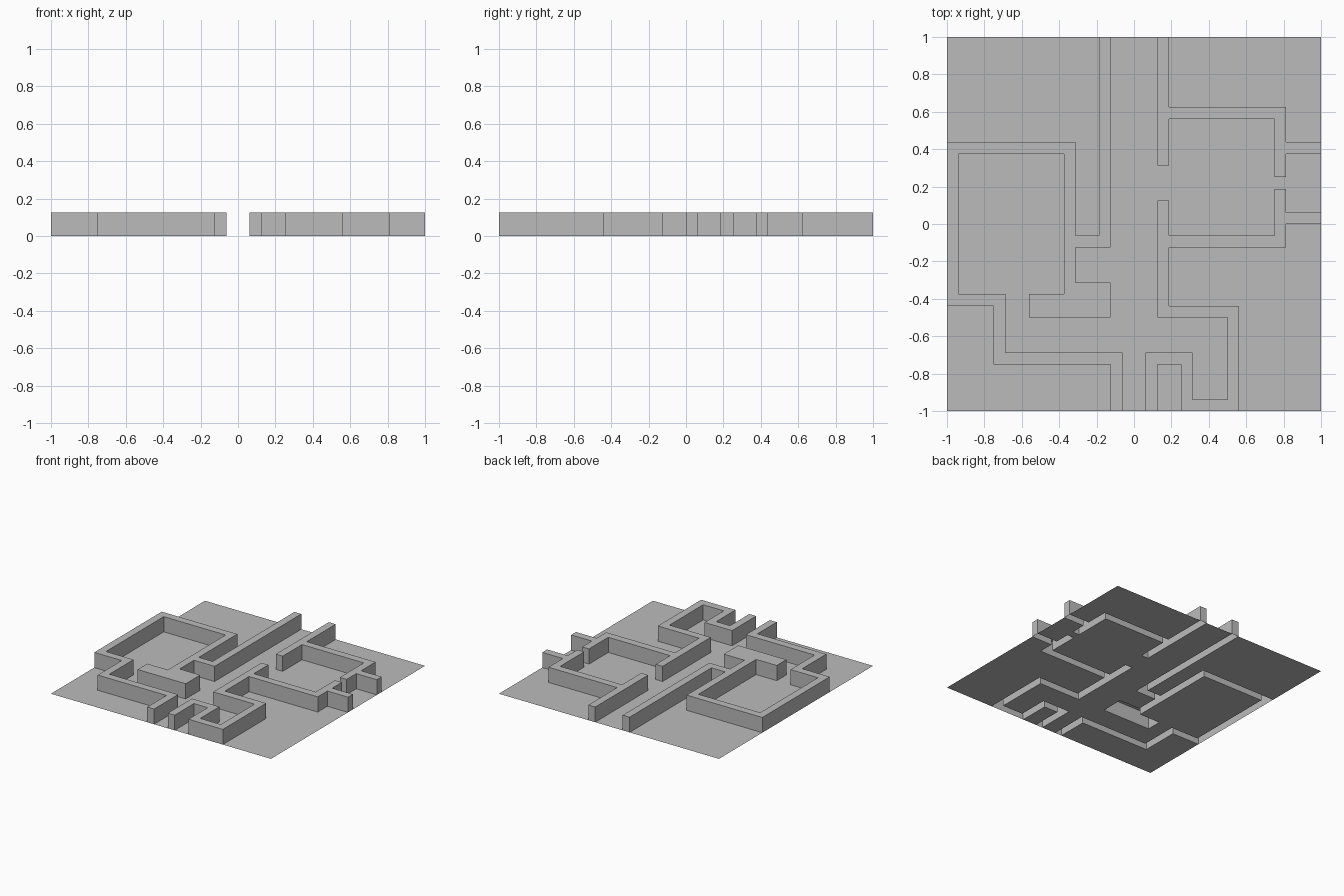
import bpy, bmesh, math

if "Cube" in bpy.data.objects:
    bpy.data.objects.remove(bpy.data.objects["Cube"])

N = 32              # floor plan is a 32 x 32 grid of cells
CELL = 2.0 / N
HEIGHT = 0.125      # wall height

# Walls as strokes, one cell wide, through (column, row) cells
STROKES = [
    # left room, lower corridor and solid block
    [(14, 0), (14, 4), (4, 4), (4, 9), (0, 9), (0, 22), (10, 22), (10, 8)],
    [(7, 8), (13, 8), (13, 10), (10, 10)],
    [(7, 9), (13, 9)],
    [(10, 14), (13, 14), (13, 31)],
    # upper right room
    [(18, 31), (18, 21)],
    [(18, 25), (28, 25), (28, 20)],
    [(28, 22), (31, 22)],
    # lower right room and winding corridor
    [(18, 17), (18, 8), (24, 8), (24, 0), (20, 0), (20, 4), (17, 4), (17, 0)],
    [(18, 14), (28, 14), (28, 18)],
    [(28, 16), (31, 16)],
]

wall_cells = set()
for stroke in STROKES:
    for (ax, ay), (bx, by) in zip(stroke, stroke[1:]):
        for i in range(min(ax, bx), max(ax, bx) + 1):
            for j in range(min(ay, by), max(ay, by) + 1):
                wall_cells.add((i, j))
floor_cells = {(i, j) for i in range(N) for j in range(N)} - wall_cells

stone = bpy.data.materials.new("stone grey")
stone.diffuse_color = (0.5, 0.5, 0.5, 1.0)
stone.use_nodes = True
stone.node_tree.nodes["Principled BSDF"].inputs["Base Color"].default_value = stone.diffuse_color


def build(name, cells, z, sides):
    """Flat sheet over the cells at height z, with sides down to the ground."""
    bm = bmesh.new()
    verts = {}

    def vert(i, j, h):
        if (i, j, h) not in verts:
            verts[i, j, h] = bm.verts.new((i * CELL - 1, j * CELL - 1, h))
        return verts[i, j, h]

    for i, j in sorted(cells):
        ring = [(i, j), (i + 1, j), (i + 1, j + 1), (i, j + 1)]
        bm.faces.new([vert(a, b, z) for a, b in ring])
        if not sides:
            continue
        for k, (di, dj) in enumerate([(0, -1), (1, 0), (0, 1), (-1, 0)]):
            if (i + di, j + dj) not in cells:
                p, q = ring[k], ring[(k + 1) % 4]
                bm.faces.new([vert(*p, 0.0), vert(*q, 0.0), vert(*q, z), vert(*p, z)])
    # merge the cells into large flat faces
    bmesh.ops.dissolve_limit(bm, angle_limit=math.radians(1),
                             verts=bm.verts[:], edges=bm.edges[:])
    mesh = bpy.data.meshes.new(name)
    bm.to_mesh(mesh)
    bm.free()
    mesh.materials.append(stone)
    obj = bpy.data.objects.new(name, mesh)
    bpy.context.collection.objects.link(obj)
    return obj


# Floor sheet, open underneath the walls
build("floor", floor_cells, 0.0, False)
# Raised walls with tops and sides, open at the bottom
build("walls", wall_cells, HEIGHT, True)
